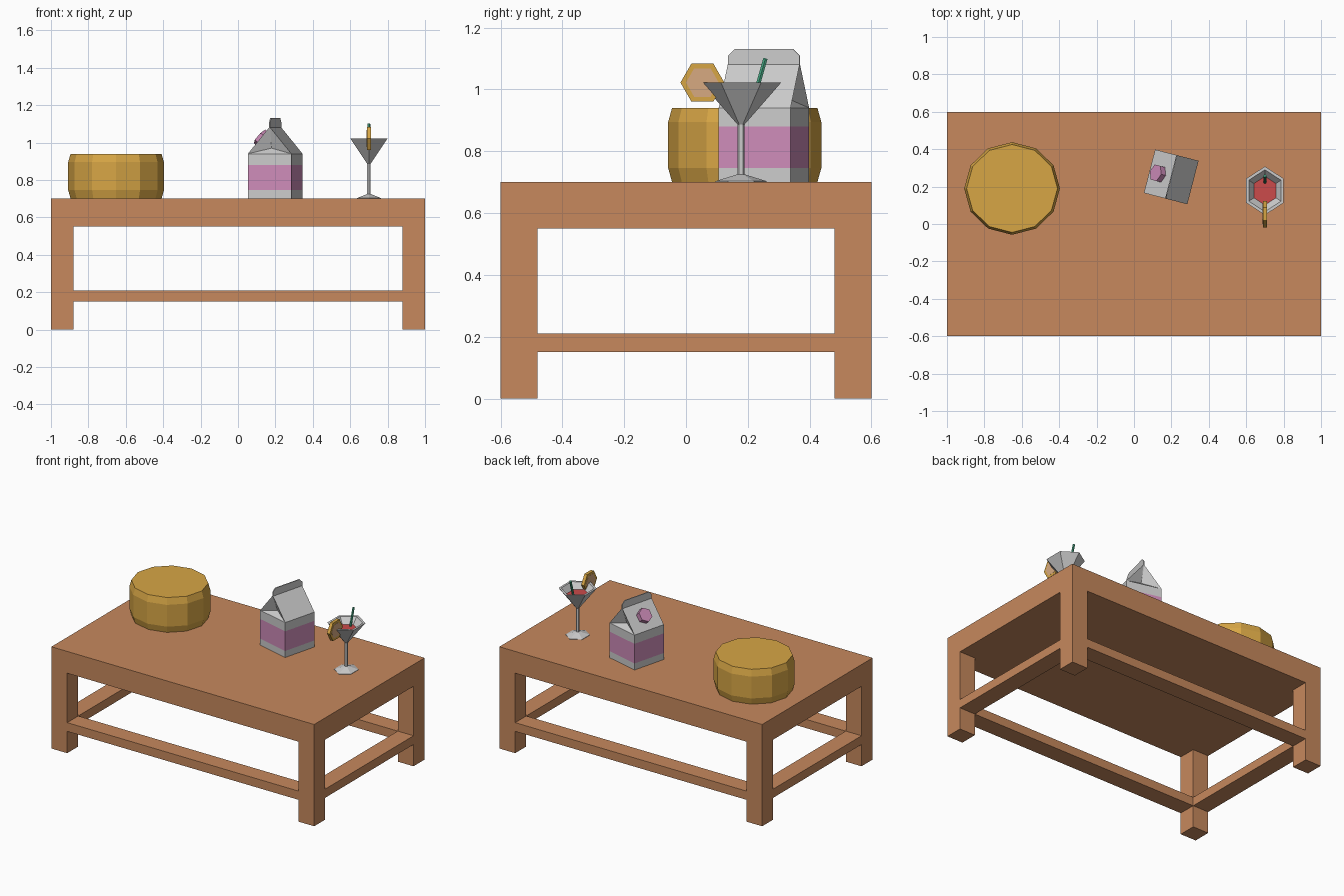
import bpy
from math import sin, cos, pi, radians
from mathutils import Matrix, Vector

if "Cube" in bpy.data.objects:
    bpy.data.objects.remove(bpy.data.objects["Cube"])


def material(name, rgb):
    m = bpy.data.materials.new(name)
    m.diffuse_color = (*rgb, 1)
    m.use_nodes = True
    m.node_tree.nodes["Principled BSDF"].inputs["Base Color"].default_value = m.diffuse_color
    return m


WOOD = material("wood", (0.57, 0.25, 0.11))
GOLD = material("gold", (0.68, 0.38, 0.06))
PINK = material("pink", (0.61, 0.26, 0.48))
RED = material("red", (0.60, 0.07, 0.07))
GREEN = material("green", (0.06, 0.38, 0.22))
PULP = material("pulp", (0.68, 0.40, 0.22))


def mesh_object(name, verts, faces, mat=None, matrix=Matrix()):
    me = bpy.data.meshes.new(name)
    me.from_pydata(verts, [], faces)
    me.update()
    ob = bpy.data.objects.new(name, me)
    bpy.context.collection.objects.link(ob)
    ob.matrix_world = matrix
    if mat:
        me.materials.append(mat)
    return ob


def stack(name, rings, mat=None, matrix=Matrix()):
    """Closed solid through a list of equal-length vertex rings."""
    n = len(rings[0])
    verts = [v for r in rings for v in r]
    faces = [tuple(range(n))[::-1]]
    for k in range(len(rings) - 1):
        for i in range(n):
            j = (i + 1) % n
            faces.append((k * n + i, k * n + j, (k + 1) * n + j, (k + 1) * n + i))
    faces.append(tuple(range(len(verts) - n, len(verts))))
    return mesh_object(name, verts, faces, mat, matrix)


def lathe(name, profile, n, mat=None, matrix=Matrix(), sx=1, sy=1, phase=0):
    """Low-poly turned shape from (radius, z) points."""
    rings = [[(sx * r * cos(phase + 2 * pi * i / n),
               sy * r * sin(phase + 2 * pi * i / n), z) for i in range(n)]
             for r, z in profile]
    return stack(name, rings, mat, matrix)


def box(name, x0, x1, y0, y1, z0, z1, mat=None):
    return stack(name, [[(x0, y0, z), (x1, y0, z), (x1, y1, z), (x0, y1, z)]
                        for z in (z0, z1)], mat)


# Table
box("table_top", -1, 1, -0.6, 0.6, 0.55, 0.70, WOOD)
for sx in (-1, 1):
    for sy in (-1, 1):
        xs, ys = sorted((sx * 0.88, sx)), sorted((sy * 0.48, sy * 0.6))
        box("table_leg", *xs, *ys, 0, 0.55, WOOD)
for s in (-1, 1):
    box("long_stretcher", -0.88, 0.88, *sorted((s * 0.48, s * 0.6)), 0.15, 0.21, WOOD)
    box("short_stretcher", *sorted((s * 0.88, s)), -0.48, 0.48, 0.15, 0.21, WOOD)

# Round golden cheese-like block
lathe("round_block", [(0.243, 0.70), (0.256, 0.745), (0.256, 0.895), (0.243, 0.94)],
      12, GOLD, Matrix.Translation((-0.652, 0.19, 0)), sy=0.967)

# Carton: body rings, folded gable roof
place = Matrix.Translation((0.199, 0.252, 0)) @ Matrix.Rotation(radians(-14.5), 4, 'Z')
h, t = 0.12, 0.003
verts = [(x, y, z) for z in (0.70, 0.745, 0.88, 0.94)
         for x, y in ((-h, -h), (h, -h), (h, h), (-h, h))]
verts += [(-t, -h, 1.08), (t, -h, 1.08), (t, h, 1.08), (-t, h, 1.08),
          (0, -h + 0.04, 0.97), (0, h - 0.04, 0.97)]
faces = [(3, 2, 1, 0)]
for k in range(3):
    for i in range(4):
        j = (i + 1) % 4
        faces.append((4 * k + i, 4 * k + j, 4 * k + 4 + j, 4 * k + 4 + i))
faces += [(13, 14, 18, 17), (15, 12, 16, 19), (16, 17, 18, 19),
          (12, 13, 20), (13, 17, 20), (17, 16, 20), (16, 12, 20),
          (14, 15, 21), (15, 19, 21), (19, 18, 21), (18, 14, 21)]
carton = mesh_object("carton", verts, faces, None, place)
carton.data.materials.append(None)
carton.data.materials.append(PINK)
for p in carton.data.polygons[5:9]:
    p.material_index = 1

# Carton top seam and cap
seam = [(-h, 1.08), (h, 1.08), (h, 1.108), (h - 0.022, 1.13), (-h + 0.022, 1.13), (-h, 1.108)]
stack("carton_seam", [[(x, y, z) for y, z in seam] for x in (-t, t)], None, place)
tilt = Vector((-0.14, 0, 0.12)).to_track_quat('Z', 'Y').to_matrix().to_4x4()
lathe("carton_cap", [(0.048, -0.01), (0.048, 0.035)], 6, PINK,
      place @ Matrix.Translation((-0.06, 0, 1.01)) @ tilt, phase=pi / 2)

# Cocktail glass with drink
spot = Matrix.Translation((0.70, 0.178, 0))
lathe("cocktail_glass", [(0.083, 0.70), (0.083, 0.703), (0.012, 0.725), (0.012, 0.887),
                         (0.13, 1.022), (0.112, 1.022), (0.008, 0.905)],
      6, None, spot, sx=0.888, phase=pi / 2)
lathe("drink", [(0.008, 0.906), (0.077, 0.982)], 6, RED, spot, sx=0.888, phase=pi / 2)

# Straw leaning back
lathe("straw", [(0.008, -0.16), (0.008, 0)], 6, GREEN,
      Matrix.Translation((0.70, 0.257, 1.10)) @ Matrix.Rotation(radians(-16), 4, 'X'))

# Citrus slice on the rim
slice_at = Matrix.Translation((0.70, 0.053, 1.022)) @ Matrix.Rotation(pi / 2, 4, 'Y')
lathe("slice_rind", [(0.071, -0.011), (0.071, 0.011)], 6, GOLD, slice_at, phase=pi / 2)
lathe("slice_pulp", [(0.053, -0.012), (0.053, 0.012)], 6, PULP, slice_at, phase=pi / 2)
